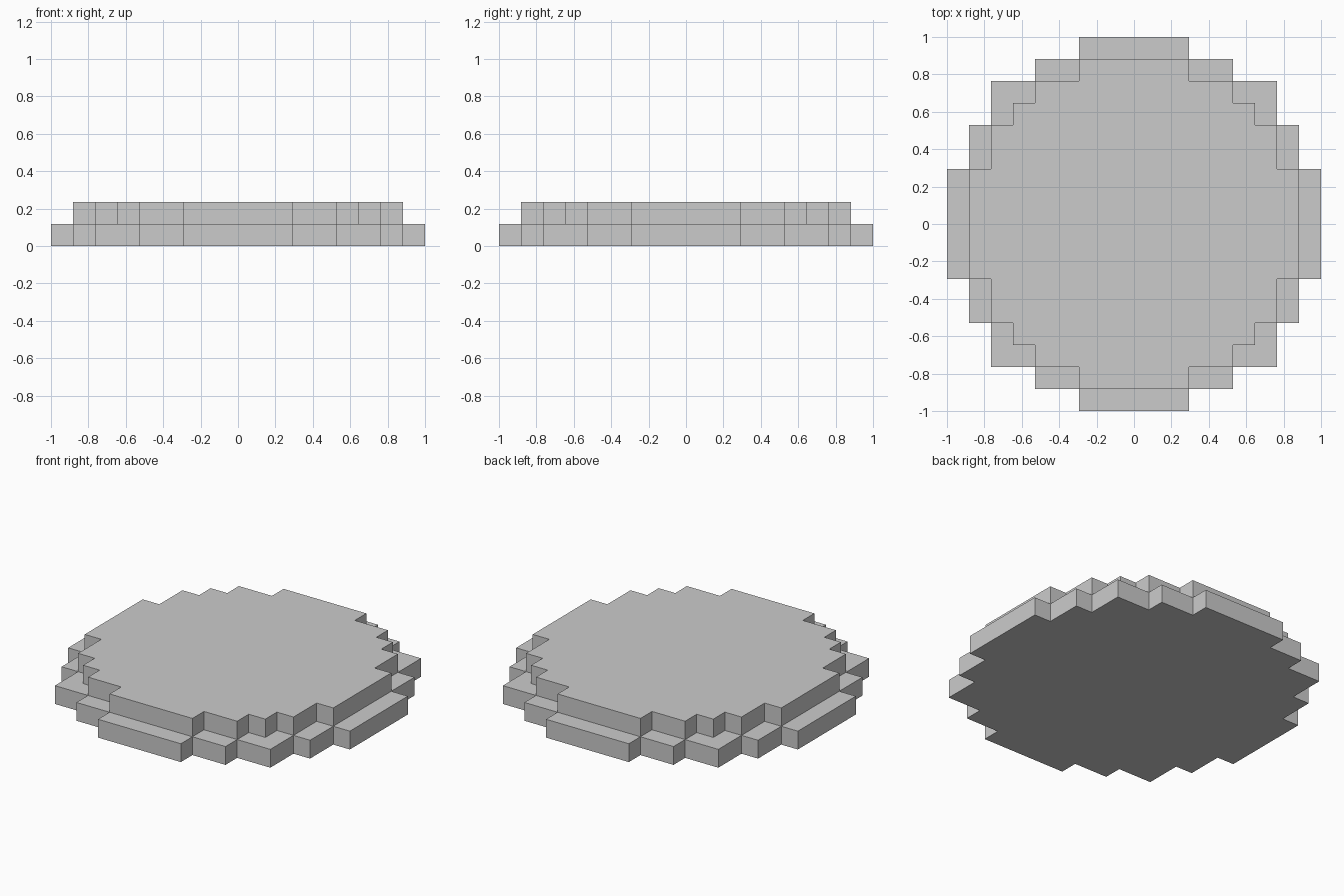
import bpy, bmesh

if "Cube" in bpy.data.objects:
    bpy.data.objects.remove(bpy.data.objects["Cube"])

U = 2 / 17   # edge of one block
N = 8        # blocks from the centre to the rim

# Half-width in blocks of each row, counted outward from the centre row
LAYERS = [
    [8, 8, 8, 7, 7, 6, 6, 4, 2],   # lower slab
    [7, 7, 7, 6, 6, 5, 4, 2],      # upper slab
]


def filled(x, y, z):
    if not 0 <= z < len(LAYERS) or abs(y) >= len(LAYERS[z]):
        return False
    return abs(x) <= LAYERS[z][abs(y)]


bm = bmesh.new()


def add_face(cell, axis, sign):
    """Add the outward facing square on one side of a block."""
    b, c = (axis + 1) % 3, (axis + 2) % 3
    corners = [(-.5, -.5), (.5, -.5), (.5, .5), (-.5, .5)][::sign]
    verts = []
    for s, t in corners:
        p = list(cell)
        p[2] += 0.5
        p[axis] += sign * 0.5
        p[b] += s
        p[c] += t
        verts.append(bm.verts.new([v * U for v in p]))
    bm.faces.new(verts)


# Stepped disc: only the exposed sides of the blocks
for z in range(len(LAYERS)):
    for y in range(-N, N + 1):
        for x in range(-N, N + 1):
            if not filled(x, y, z):
                continue
            for axis in range(3):
                for sign in (-1, 1):
                    n = [x, y, z]
                    n[axis] += sign
                    if not filled(*n):
                        add_face((x, y, z), axis, sign)

# Weld the squares and merge them into large flat faces
bmesh.ops.remove_doubles(bm, verts=bm.verts, dist=1e-4)
bmesh.ops.dissolve_limit(bm, angle_limit=0.02, verts=bm.verts, edges=bm.edges)

mesh = bpy.data.meshes.new("stepped_disc")
bm.to_mesh(mesh)
bm.free()
bpy.context.collection.objects.link(bpy.data.objects.new("stepped_disc", mesh))
